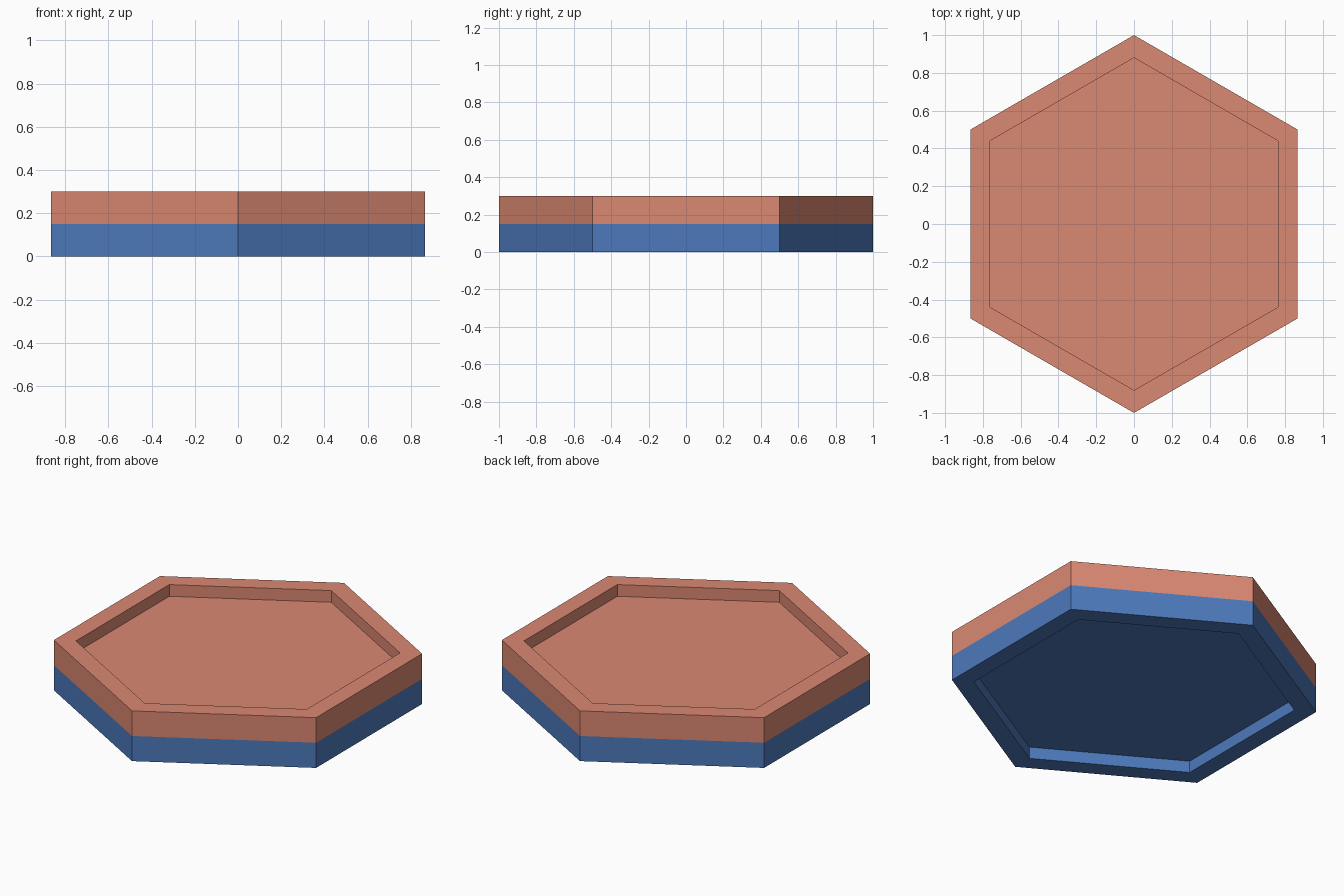
import bpy, bmesh
from math import sin, cos, tau

cube = bpy.data.objects.get("Cube")
if cube:
    bpy.data.objects.remove(cube, do_unlink=True)

SIDES = 6
OUTER, INNER = 1.0, 0.88
HEIGHT, RECESS = 0.3, 0.07


def make_material(name, rgb):
    mat = bpy.data.materials.new(name)
    mat.use_nodes = True
    colour = (*rgb, 1)
    mat.diffuse_color = colour
    mat.node_tree.nodes["Principled BSDF"].inputs["Base Color"].default_value = colour
    return mat


blue = make_material("blue", (0.074, 0.191, 0.503))
coral = make_material("coral", (0.701, 0.246, 0.168))


def hex_ring(bm, radius, z):
    """Hexagon of vertices with one corner pointing to the back."""
    angles = [tau * (0.25 + i / SIDES) for i in range(SIDES)]
    return [bm.verts.new((radius * cos(a), radius * sin(a), z)) for a in angles]


# Hexagonal token: recessed floor, rim, wall split at mid height, rim, recessed top
profile = [
    (INNER, RECESS), (INNER, 0), (OUTER, 0), (OUTER, HEIGHT / 2),
    (OUTER, HEIGHT), (INNER, HEIGHT), (INNER, HEIGHT - RECESS),
]
bm = bmesh.new()
rings = [hex_ring(bm, r, z) for r, z in profile]
for low, high in zip(rings, rings[1:]):
    for i in range(SIDES):
        j = (i + 1) % SIDES
        bm.faces.new((low[i], low[j], high[j], high[i]))
bm.faces.new(rings[0])
bm.faces.new(rings[-1])
bmesh.ops.recalc_face_normals(bm, faces=bm.faces)

# Lower half blue, upper half coral
for face in bm.faces:
    face.material_index = int(face.calc_center_median().z > HEIGHT / 2)

mesh = bpy.data.meshes.new("hexagonal_token")
bm.to_mesh(mesh)
bm.free()
mesh.materials.append(blue)
mesh.materials.append(coral)
token = bpy.data.objects.new("hexagonal_token", mesh)
bpy.context.collection.objects.link(token)
